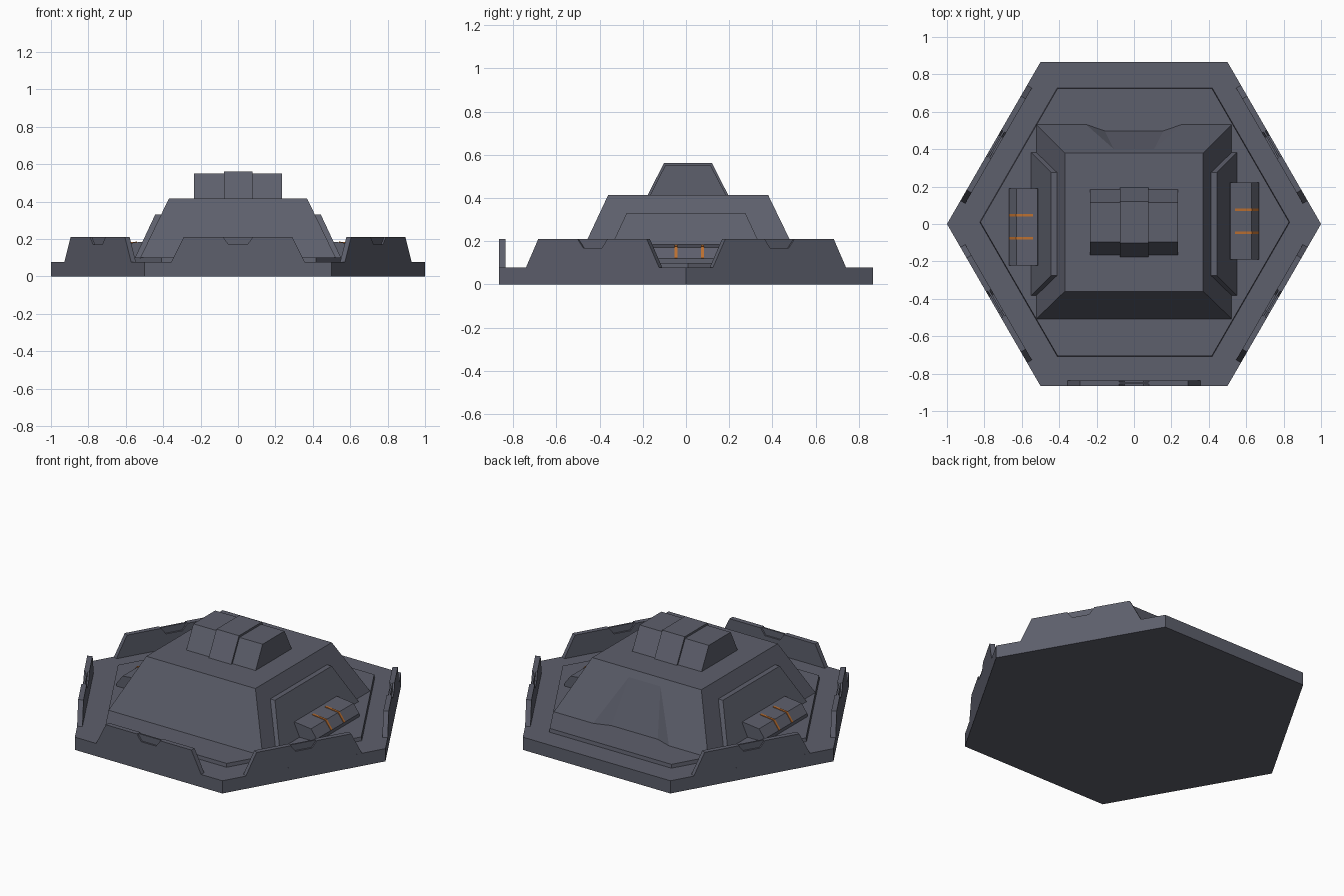
import bpy, bmesh, math
from mathutils import Matrix

if "Cube" in bpy.data.objects:
    bpy.data.objects.remove(bpy.data.objects["Cube"])


def material(name, rgb):
    m = bpy.data.materials.new(name)
    m.diffuse_color = (*rgb, 1)
    m.use_nodes = True
    m.node_tree.nodes["Principled BSDF"].inputs["Base Color"].default_value = m.diffuse_color
    return m


SLATE = material("slate_grey", (0.11, 0.115, 0.15))
ORANGE = material("orange_slit", (0.5, 0.16, 0.03))


def build(name, verts, faces, mat=SLATE, matrix=None):
    bm = bmesh.new()
    vs = [bm.verts.new(v) for v in verts]
    for f in faces:
        bm.faces.new([vs[i] for i in f])
    if matrix:
        bm.transform(matrix)
    bmesh.ops.recalc_face_normals(bm, faces=bm.faces)
    me = bpy.data.meshes.new(name)
    bm.to_mesh(me)
    bm.free()
    me.materials.append(mat)
    ob = bpy.data.objects.new(name, me)
    bpy.context.collection.objects.link(ob)
    return ob


def loft(name, a, b, mat=SLATE, matrix=None):
    """Solid between two matching loops of 3D points."""
    n = len(a)
    faces = [list(range(n)), list(range(n, 2 * n))]
    faces += [(i, (i + 1) % n, n + (i + 1) % n, n + i) for i in range(n)]
    return build(name, list(a) + list(b), faces, mat, matrix)


def extrude_x(name, prof, x0, x1, mat=SLATE):
    return loft(name, [(x0, y, z) for y, z in prof], [(x1, y, z) for y, z in prof], mat)


def extrude_y(name, prof, y0, y1, mat=SLATE, matrix=None):
    return loft(name, [(x, y0, z) for x, z in prof], [(x, y1, z) for x, z in prof], mat, matrix)


def hexagon(r, z, cx=0, cy=0):
    return [(cx + r * math.cos(k * math.pi / 3), cy + r * math.sin(k * math.pi / 3), z)
            for k in range(6)]


# Hexagonal foundation and raised floor plate
loft("foundation", hexagon(1, 0), hexagon(1, 0.078))
loft("floor_plate", hexagon(0.83, 0.07, 0.004, 0.01), hexagon(0.825, 0.1, 0.004, 0.01))

# Parapet walls on every side but the back, notched on both faces
solid = [(-0.36, 0.07), (0.36, 0.07), (0.29, 0.21), (-0.29, 0.21)]
notched = solid[:3] + [(0.08, 0.21), (0.05, 0.17), (-0.05, 0.17), (-0.08, 0.21)] + solid[3:]
for k in (-2, -1, 0, 1, 2):
    rot = Matrix.Rotation(k * math.pi / 3, 4, 'Z')
    extrude_y(f"parapet_outer_{k + 3}", notched, -0.866, -0.856, SLATE, rot)
    extrude_y(f"parapet_core_{k + 3}", solid, -0.856, -0.846, SLATE, rot)
    extrude_y(f"parapet_inner_{k + 3}", notched, -0.846, -0.836, SLATE, rot)

# Bunker body with a recessed sloping door at the back
verts = [(-0.525, -0.51, 0.095), (0.525, -0.51, 0.095), (0.525, 0.535, 0.095),
         (0.26, 0.535, 0.095), (0.158, 0.5, 0.095), (-0.158, 0.5, 0.095),
         (-0.26, 0.535, 0.095), (-0.525, 0.535, 0.095),
         (-0.37, -0.36, 0.415), (0.37, -0.36, 0.415), (0.37, 0.38, 0.415), (-0.37, 0.38, 0.415),
         (0.107, 0.4, 0.373), (-0.107, 0.4, 0.373)]
faces = [range(8), (8, 9, 10, 11), (0, 1, 9, 8), (1, 2, 10, 9), (7, 0, 8, 11),
         (2, 3, 12, 13, 6, 7, 11, 10), (3, 4, 12), (5, 6, 13), (4, 5, 13, 12)]
build("bunker_body", verts, faces)

# Roof hatch housing with a slightly larger centre band
extrude_x("roof_housing", [(-0.165, 0.415), (0.185, 0.415), (0.115, 0.55), (-0.097, 0.55)], -0.235, 0.235)
extrude_x("roof_band", [(-0.177, 0.415), (0.195, 0.415), (0.12, 0.562), (-0.102, 0.562)], -0.075, 0.078)

# Side armour panels and slit boxes, turned half a circle for the left side
for side, s in (("right", 1), ("left", -1)):
    def panel(dx):
        return [(s * (x + dx), y, z) for x, y, z in
                ((0.51, -0.385, 0.095), (0.51, 0.385, 0.095),
                 (0.4, 0.275, 0.33), (0.4, -0.275, 0.33))]
    loft(f"{side}_armour_panel", panel(0), panel(0.043))

    box = [(s * x, z) for x, z in
           ((0.5, 0.095), (0.667, 0.095), (0.667, 0.12), (0.628, 0.172), (0.515, 0.185))]
    extrude_y(f"{side}_slit_box", box, s * -0.19, s * 0.222)

    # Orange slits wrapping over the box
    slit = [(s * x, z) for x, z in
            ((0.54, 0.15), (0.655, 0.11), (0.669, 0.122), (0.63, 0.176), (0.54, 0.186))]
    for i, y in enumerate((-0.047, 0.077)):
        extrude_y(f"{side}_slit_{i + 1}", slit, s * y - 0.007, s * y + 0.007, ORANGE)
